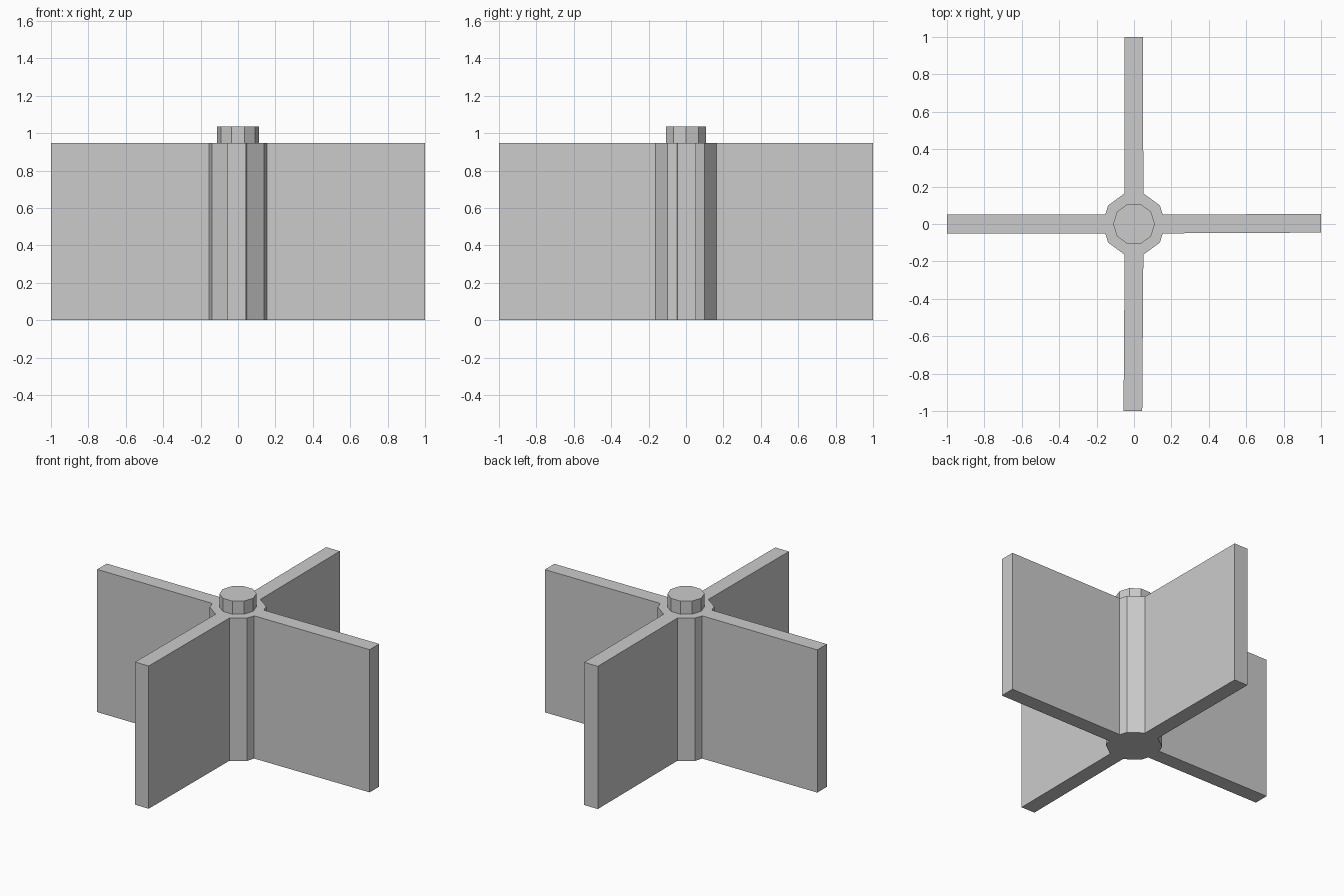
import bpy, bmesh
from math import cos, sin, radians

if "Cube" in bpy.data.objects:
    bpy.data.objects.remove(bpy.data.objects["Cube"])


def prism(name, outline, z0, z1):
    """Extrude a closed 2D outline from z0 to z1."""
    bm = bmesh.new()
    base = bm.faces.new([bm.verts.new((x, y, z0)) for x, y in outline])
    top = bmesh.ops.extrude_face_region(bm, geom=[base])["geom"]
    bmesh.ops.translate(bm, vec=(0, 0, z1 - z0),
                        verts=[v for v in top if isinstance(v, bmesh.types.BMVert)])
    bmesh.ops.recalc_face_normals(bm, faces=bm.faces)
    mesh = bpy.data.meshes.new(name)
    bm.to_mesh(mesh)
    bm.free()
    obj = bpy.data.objects.new(name, mesh)
    bpy.context.collection.objects.link(obj)
    return obj


def decagon(r):
    return [(r * cos(radians(36 * i)), r * sin(radians(36 * i))) for i in range(10)]


# Four blades joined to a ten-sided hub: one quadrant mirrored around the axis
HALF = 0.05
quadrant = [(1, HALF), (0.154, HALF), (0.138, 0.10), (0.0525, 0.162), (HALF, 0.163), (HALF, 1)]
outline = []
for sx, sy in ((1, 1), (-1, 1), (-1, -1), (1, -1)):
    pts = quadrant if sx * sy > 0 else quadrant[::-1]
    outline += [(sx * x, sy * y) for x, y in pts]

# Blades are very slightly skewed: nudge the blade tips sideways
nudged = []
for x, y in outline:
    if x == 1:
        y += 0.004
    elif y == 1:
        x -= 0.002
    elif y == -1:
        x -= 0.006
    nudged.append((x, y))
prism("paddle_blades", nudged, 0, 0.948)

# Ten-sided axle stub on top
prism("axle_stub", decagon(0.112), 0.948, 1.035)
